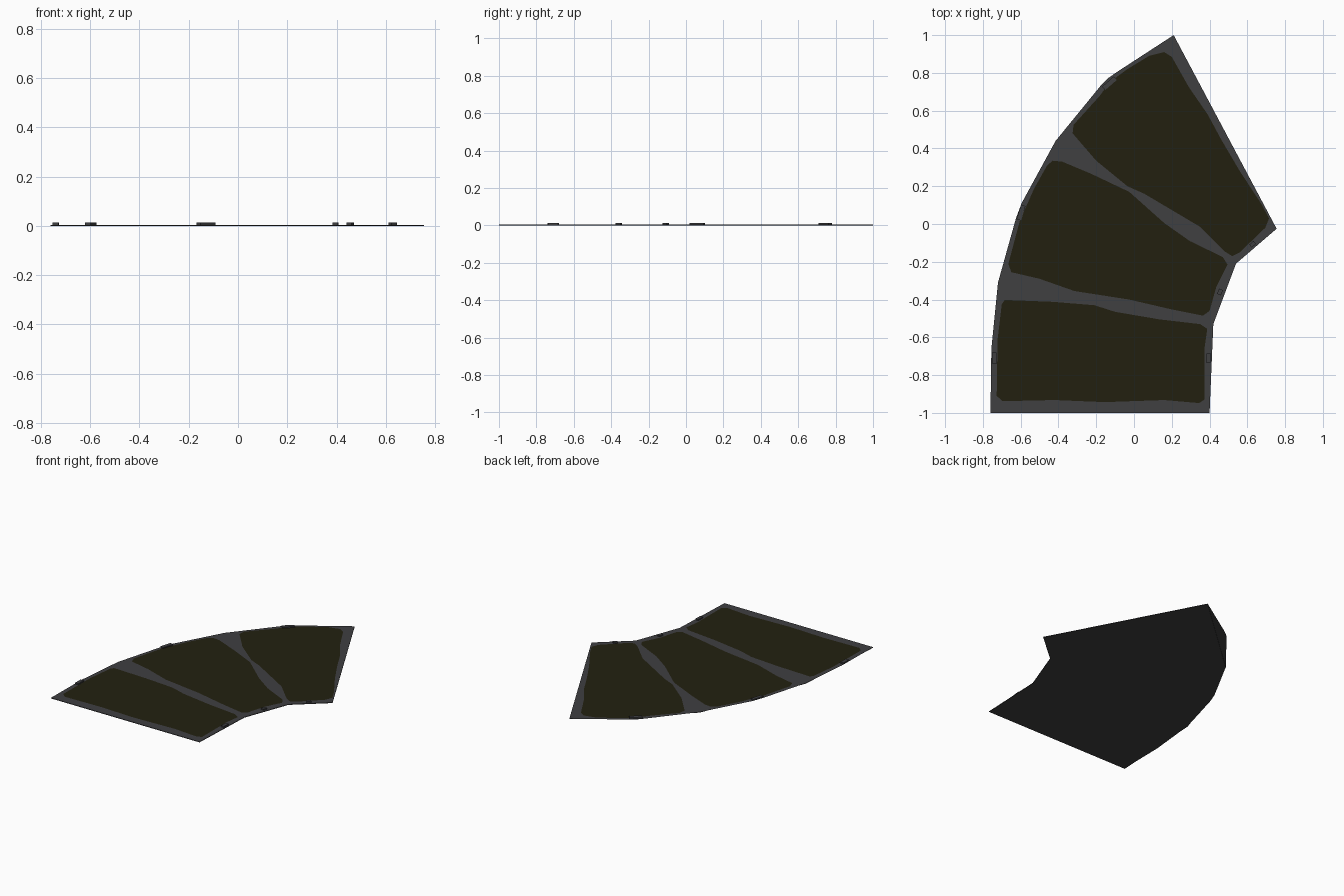
import bpy, bmesh, math

if "Cube" in bpy.data.objects:
    bpy.data.objects.remove(bpy.data.objects["Cube"])


def material(name, rgb):
    m = bpy.data.materials.new(name)
    m.diffuse_color = (*rgb, 1)
    m.use_nodes = True
    m.node_tree.nodes["Principled BSDF"].inputs["Base Color"].default_value = m.diffuse_color
    return m


GREY = material("dark grey", (0.05, 0.05, 0.053))
OLIVE = material("dark olive", (0.0165, 0.0147, 0.005))


def sheet(name, pts, z, mat, up=True):
    """Flat single polygon facing up or down."""
    bm = bmesh.new()
    f = bm.faces.new([bm.verts.new((x, y, z)) for x, y in pts])
    f.normal_update()
    if (f.normal.z > 0) != up:
        f.normal_flip()
    bmesh.ops.triangulate(bm, faces=bm.faces[:])
    return finish(name, bm, mat)


def finish(name, bm, mat):
    me = bpy.data.meshes.new(name)
    bm.to_mesh(me)
    bm.free()
    me.materials.append(mat)
    ob = bpy.data.objects.new(name, me)
    bpy.context.collection.objects.link(ob)
    return ob


TOP = 0.004
inner = [(0.40, -1), (0.42, -0.53), (0.54, -0.21), (0.755, -0.025)]
corners = [(0.21, 1), (-0.415, 0.44), (-0.72, -0.31), (-0.76, -1)]
bulges = [[(-0.09, 0.805), (-0.14, 0.77), (-0.17, 0.74)],
          [(-0.595, 0.11), (-0.625, 0.03)], [(-0.755, -0.66)]]

# backing: the straight-edged underside and the curved top sheet
sheet("backing_underside", inner + corners, 0, GREY, up=False)
outer = []
for i, c in enumerate(corners):
    outer += [c] + (bulges[i] if i < 3 else [])
sheet("backing_top", inner + outer, TOP, GREY)

# thin rim joining underside and top
bm = bmesh.new()
loop = inner + corners
for i, a in enumerate(loop):
    b = loop[(i + 1) % len(loop)]
    bm.faces.new([bm.verts.new((p[0], p[1], z)) for p, z in ((a, 0), (b, 0), (b, TOP), (a, TOP))])
finish("backing_rim", bm, GREY)

# three irregular rounded panels
upper = [(.16, .91), (.2, .885), (.29, .725), (.39, .58), (.46, .45), (.56, .28), (.675, .105),
         (.715, .03), (.695, -.02), (.56, -.15), (.52, -.17), (.48, -.145), (.35, -.015),
         (.19, .08), (.055, .16), (-.035, .2), (-.2, .335), (-.325, .48), (-.32, .525),
         (-.18, .68), (-.13, .75), (-.035, .82), (.08, .89)]
middle = [(-.43, .335), (-.38, .33), (-.225, .265), (-.025, .17), (.16, .005), (.295, -.09),
          (.47, -.175), (.495, -.215), (.435, -.335), (.4, -.46), (.365, -.485), (.19, -.45),
          (-.025, -.4), (-.315, -.355), (-.5, -.29), (-.65, -.255), (-.665, -.21),
          (-.605, .015), (-.53, .185), (-.46, .31)]
lower = [(-.685, -.402), (-.43, -.412), (-.21, -.43), (-.1, -.465), (.135, -.505), (.35, -.53),
         (.388, -.555), (.373, -.66), (.372, -.93), (.345, -.948), (.16, -.932),
         (-.155, -.943), (-.42, -.932), (-.695, -.938), (-.727, -.91), (-.722, -.61),
         (-.7, -.425)]
for name, pts in (("upper_panel", upper), ("middle_panel", middle), ("lower_panel", lower)):
    sheet(name, pts, TOP + 0.0015, OLIVE)

# small raised clips on the rim: x, y, length, width, direction in degrees
clips = [(-0.74, -0.71, 0.06, 0.025, 89), (-0.598, 0.06, 0.08, 0.025, 73),
         (-0.13, 0.745, 0.082, 0.025, 41), (0.395, -0.71, 0.05, 0.022, 88),
         (0.455, -0.36, 0.03, 0.022, 69), (0.628, -0.107, 0.03, 0.02, 41)]
for i, (x, y, length, width, ang) in enumerate(clips):
    bm = bmesh.new()
    bmesh.ops.create_cube(bm, size=1)
    bmesh.ops.scale(bm, vec=(length, width, 0.009), verts=bm.verts)
    ob = finish(f"rim_clip_{i + 1}", bm, GREY)
    ob.location = (x, y, TOP + 0.0045)
    ob.rotation_euler.z = math.radians(ang)
